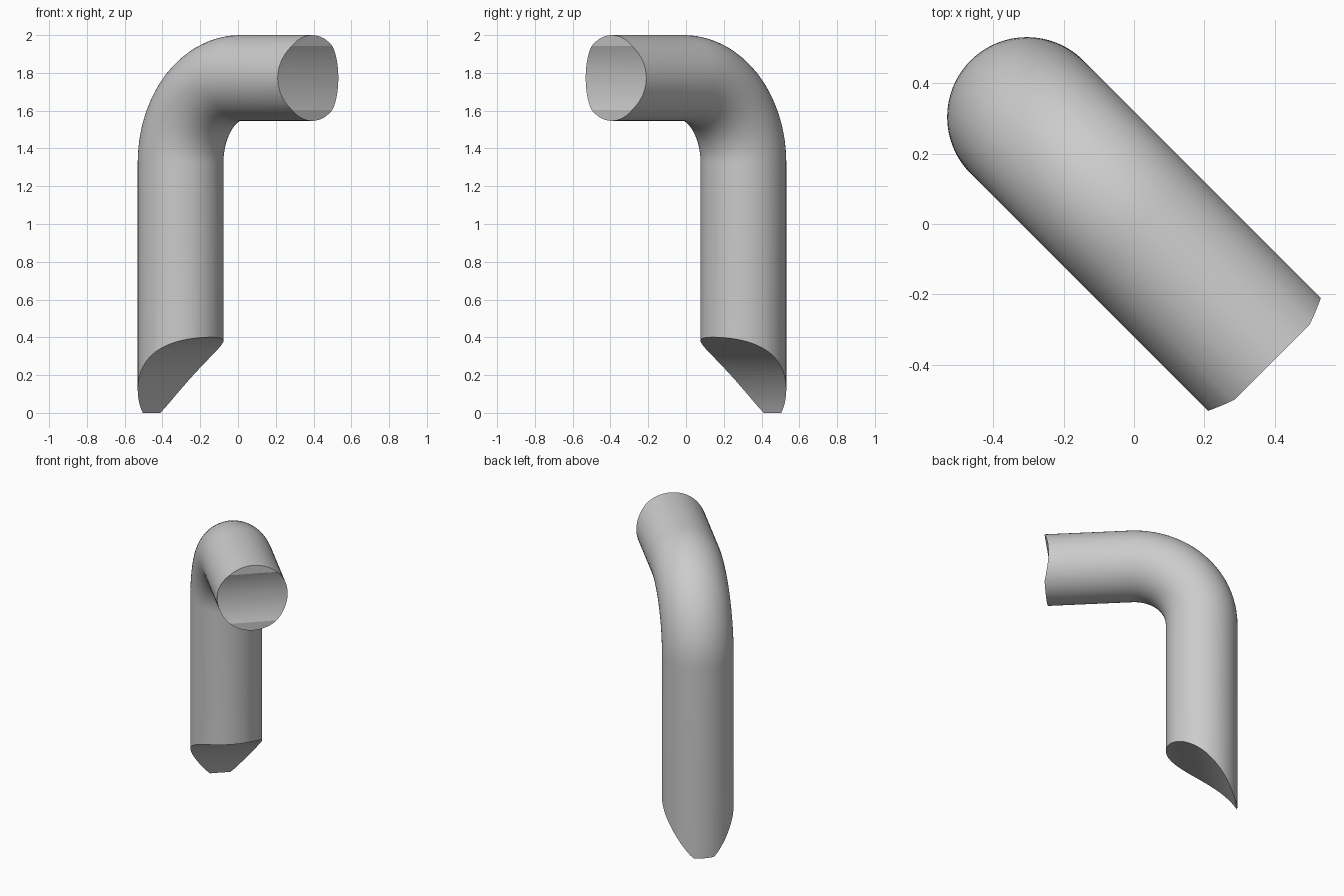
import bpy, bmesh, math
from mathutils import Matrix, Vector

cube = bpy.data.objects.get("Cube")
if cube:
    bpy.data.objects.remove(cube, do_unlink=True)

RADIUS, BEND = 0.227, 0.45
LEG_X, ARM_Z, ARM_END = -0.43, 1.773, 0.555
SIDES, BEND_STEPS = 64, 24

grey = bpy.data.materials.new("light_grey")
grey.use_nodes = True
colour = (0.6, 0.6, 0.6, 1)
grey.diffuse_color = colour
grey.node_tree.nodes["Principled BSDF"].inputs["Base Color"].default_value = colour


def new_object(name, bm):
    bmesh.ops.recalc_face_normals(bm, faces=bm.faces)
    mesh = bpy.data.meshes.new(name)
    bm.to_mesh(mesh)
    bm.free()
    mesh.materials.append(grey)
    obj = bpy.data.objects.new(name, mesh)
    bpy.context.collection.objects.link(obj)
    return obj


# Centre line: upright leg, quarter bend, level arm (point and tilt)
path = [(LEG_X, 0, 0)]
for i in range(BEND_STEPS + 1):
    a = math.pi / 2 * i / BEND_STEPS
    path.append((LEG_X + BEND * (1 - math.cos(a)), ARM_Z - BEND * (1 - math.sin(a)), a))
path.append((ARM_END, ARM_Z, math.pi / 2))

# Solid round pipe swept along the centre line
bm = bmesh.new()
rings = []
for x, z, tilt in path:
    across = Vector((math.cos(tilt), 0, -math.sin(tilt)))
    ring = []
    for k in range(SIDES):
        p = 2 * math.pi * k / SIDES
        offset = across * math.cos(p) + Vector((0, math.sin(p), 0))
        ring.append(bm.verts.new(Vector((x, 0, z)) + offset * RADIUS))
    rings.append(ring)
for low, high in zip(rings, rings[1:]):
    for k in range(SIDES):
        n = (k + 1) % SIDES
        bm.faces.new((low[k], low[n], high[n], high[k]))
bm.faces.new(rings[0])
bm.faces.new(rings[-1])
pipe = new_object("bent_pipe", bm)


def saddle_cut(name, x, z, radius):
    """Hollow an end of the pipe with a crosswise cylinder."""
    bm = bmesh.new()
    bmesh.ops.create_cone(bm, cap_ends=True, segments=128, radius1=radius,
                          radius2=radius, depth=1)
    turn = Matrix.Translation((x, 0, z)) @ Matrix.Rotation(math.pi / 2, 4, 'X')
    bmesh.ops.transform(bm, matrix=turn, verts=bm.verts)
    cutter = new_object(name, bm)
    cutter.hide_render = True
    mod = pipe.modifiers.new(name, 'BOOLEAN')
    mod.operation = 'DIFFERENCE'
    mod.solver = 'EXACT'
    mod.object = cutter
    bpy.ops.object.modifier_apply(modifier=name)
    bpy.data.objects.remove(cutter, do_unlink=True)


bpy.ops.object.select_all(action='DESELECT')
pipe.select_set(True)
bpy.context.view_layer.objects.active = pipe
saddle_cut("arm_end_cutter", 1.004, ARM_Z, 0.48)
saddle_cut("leg_foot_cutter", -0.073, -0.19, 0.605)

# Turn the arm towards the front left corner and smooth the round walls
pipe.data.transform(Matrix.Rotation(-math.pi / 4, 4, 'Z'))
bpy.ops.object.shade_smooth_by_angle(angle=math.radians(15))
